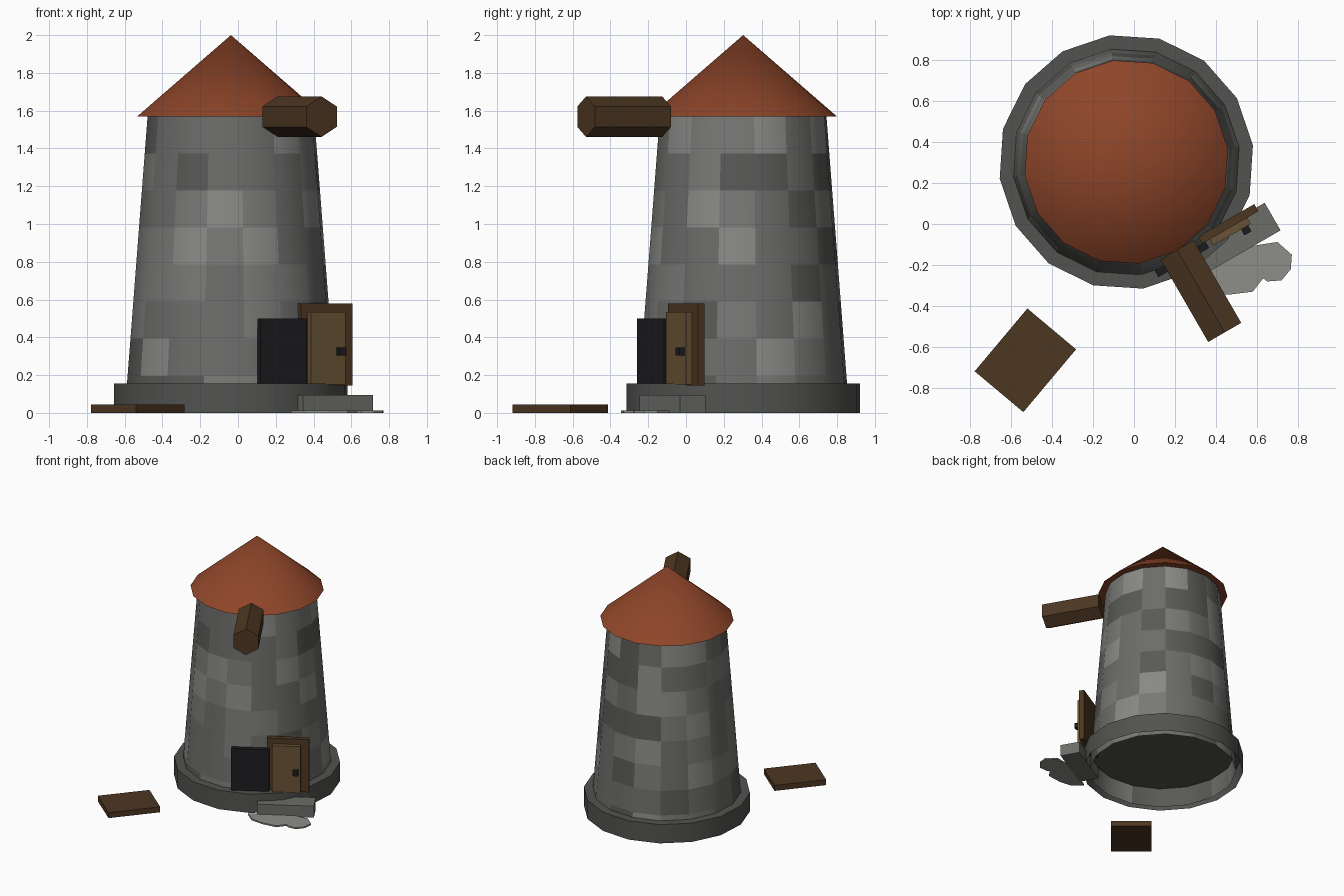
import bpy, bmesh, math, random
from mathutils import Matrix, Vector

if "Cube" in bpy.data.objects:
    bpy.data.objects.remove(bpy.data.objects["Cube"])

random.seed(4)
SIDES = 16
CENTRE = Vector((-0.0375, 0.3025, 0))
# tower frame: local x runs along the front wall, local -y points out of the door
FRAME = Matrix.Translation(CENTRE) @ Matrix.Rotation(math.radians(30), 4, 'Z')


def material(name, rgb):
    m = bpy.data.materials.new(name)
    m.diffuse_color = (*rgb, 1)
    m.use_nodes = True
    m.node_tree.nodes["Principled BSDF"].inputs["Base Color"].default_value = m.diffuse_color
    return m


ROOF = material("roof_red", (0.27, 0.06, 0.022))
WOOD = material("dark_wood", (0.075, 0.038, 0.016))
PANEL = material("light_wood", (0.14, 0.085, 0.035))
BLACK = material("black", (0.012, 0.012, 0.014))
BASE = material("base_grey", (0.085, 0.085, 0.08))
SLAB = material("slab_grey", (0.15, 0.15, 0.14))
FLAG = material("flagstone_grey", (0.27, 0.27, 0.25))
STONES = [material(f"stone_{i}", (v, v, v * 0.95)) for i, v in enumerate((0.10, 0.15, 0.19, 0.25))]


def finish(name, bm, mats, matrix=FRAME, smooth=False):
    bmesh.ops.recalc_face_normals(bm, faces=bm.faces)
    me = bpy.data.meshes.new(name)
    bm.to_mesh(me)
    bm.free()
    for m in mats:
        me.materials.append(m)
    ob = bpy.data.objects.new(name, me)
    bpy.context.collection.objects.link(ob)
    ob.matrix_world = matrix
    if smooth:
        bpy.ops.object.select_all(action='DESELECT')
        ob.select_set(True)
        bpy.context.view_layer.objects.active = ob
        bpy.ops.object.shade_smooth_by_angle(angle=math.radians(35))
    return ob


def box(name, x, y, z, mat, matrix=FRAME):
    """Box from (min, max) ranges."""
    bm = bmesh.new()
    bmesh.ops.create_cube(bm, size=1)
    for v in bm.verts:
        v.co = [(a + b) / 2 + c * (b - a) for (a, b), c in zip((x, y, z), v.co)]
    return finish(name, bm, [mat], matrix)


def ring(bm, radius, z):
    step = math.tau / SIDES
    return [bm.verts.new((radius * math.cos(i * step), radius * math.sin(i * step), z)) for i in range(SIDES)]


def bridge(bm, a, b):
    return [bm.faces.new((a[i], a[(i + 1) % SIDES], b[(i + 1) % SIDES], b[i])) for i in range(SIDES)]


# tapered tower, eight courses of mixed stone, open at the bottom
ROWS, EAVE = 8, 1.57
bm = bmesh.new()
rings = [ring(bm, 0.567 - 0.122 * i / ROWS, EAVE * i / ROWS) for i in range(ROWS + 1)]
for lower, upper in zip(rings, rings[1:]):
    for f in bridge(bm, lower, upper):
        f.material_index = random.choice((0, 1, 1, 2, 2, 3))
finish("tower_wall", bm, STONES, smooth=True)

# plinth with a top face that is also the floor
bm = bmesh.new()
low, high = ring(bm, 0.623, 0), ring(bm, 0.623, 0.155)
bridge(bm, low, high)
bm.faces.new(high)
finish("plinth", bm, [BASE], smooth=True)

# conical roof
bm = bmesh.new()
bmesh.ops.create_cone(bm, cap_ends=True, segments=SIDES, radius1=0.50, radius2=0, depth=2.0 - EAVE,
                      matrix=Matrix.Translation((0, 0, (2.0 + EAVE) / 2)))
finish("roof", bm, [ROOF], smooth=True)

# hexagonal axle sticking out under the eave
bm = bmesh.new()
bmesh.ops.create_cone(bm, cap_ends=True, segments=6, radius1=0.1075, radius2=0.1075, depth=0.465,
                      matrix=Matrix.Translation((0, -0.7275, 1.568)) @ Matrix.Rotation(math.pi / 2, 4, 'X'))
finish("axle", bm, [WOOD])

# doorway and the open door beside it
box("doorway", (-0.145, 0.14), (-0.565, -0.53), (0.155, 0.50), BLACK)
box("door_back", (0.122, 0.438), (-0.53, -0.49), (0.145, 0.58), WOOD)
box("door_panel", (0.163, 0.375), (-0.565, -0.53), (0.15, 0.535), PANEL)
box("door_handle", (0.32, 0.36), (-0.598, -0.56), (0.305, 0.345), BLACK)

# door step
box("door_step", (0.057, 0.485), (-0.665, -0.51), (0, 0.095), SLAB)

# irregular flagstone on the ground
outline = [(0.28, -0.27), (0.36, -0.335), (0.46, -0.345), (0.58, -0.33), (0.63, -0.265), (0.65, -0.28),
           (0.72, -0.275), (0.765, -0.22), (0.77, -0.15), (0.70, -0.088), (0.62, -0.10), (0.50, -0.12)]
bm = bmesh.new()
face = bm.faces.new([bm.verts.new((x, y, 0)) for x, y in outline])
ext = bmesh.ops.extrude_face_region(bm, geom=[face], use_keep_orig=True)
for g in ext["geom"]:
    if isinstance(g, bmesh.types.BMVert):
        g.co.z = 0.012
finish("flagstone", bm, [FLAG], Matrix())

# loose plank lying in front
box("plank", (-0.155, 0.155), (-0.2, 0.2), (0, 0.045), WOOD,
    Matrix.Translation((-0.53, -0.665, 0)) @ Matrix.Rotation(math.radians(-40), 4, 'Z'))
